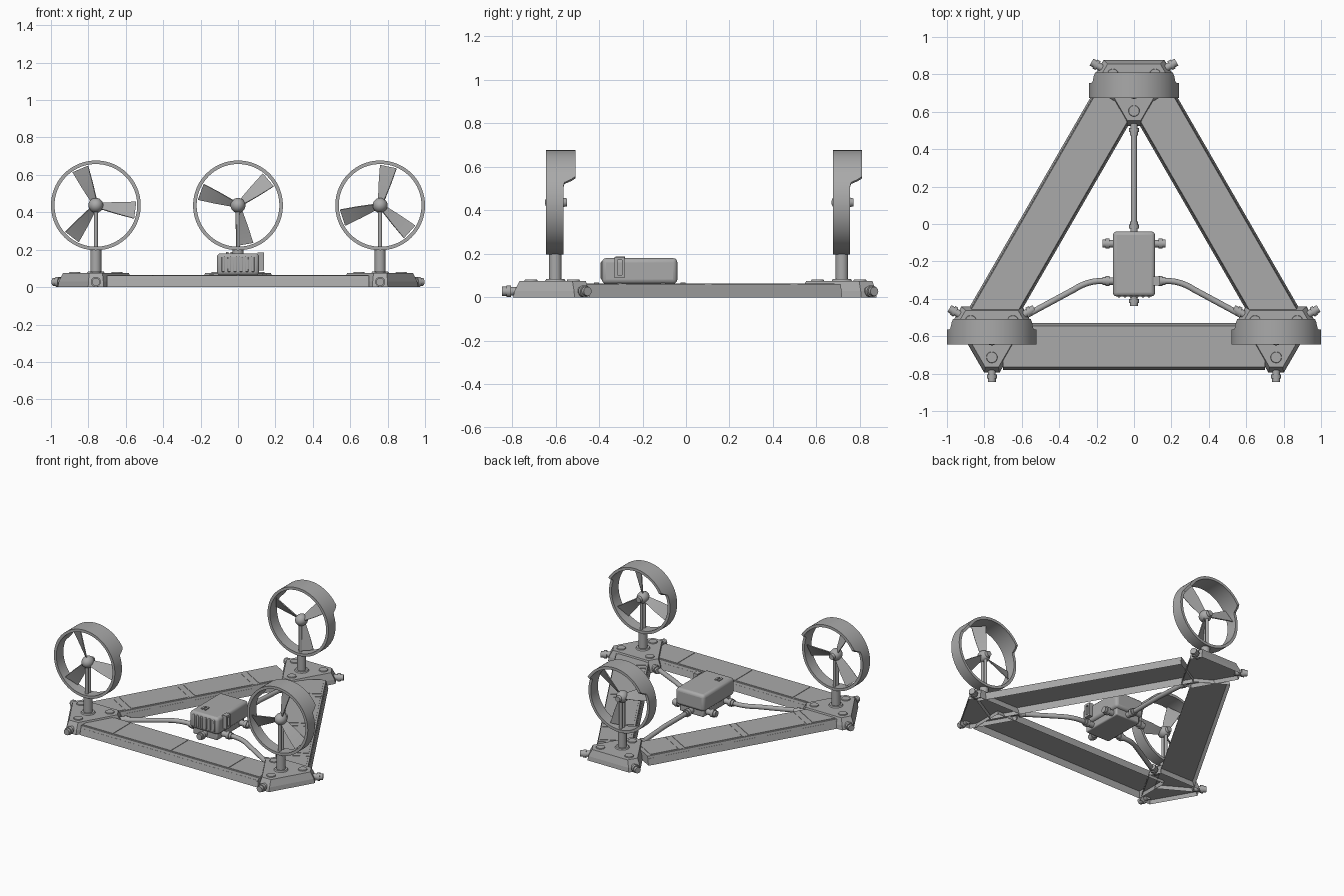
import bpy, bmesh
from math import sin, cos, pi, radians, sqrt
from mathutils import Vector, Matrix

cube = bpy.data.objects.get("Cube")
if cube:
    bpy.data.objects.remove(cube, do_unlink=True)

GREY = (0.4, 0.4, 0.4, 1)
metal = bpy.data.materials.new("grey metal")
metal.use_nodes = True
metal.diffuse_color = GREY
metal.node_tree.nodes["Principled BSDF"].inputs["Base Color"].default_value = GREY


def finish(bm, name, bevel=0.0, segments=2):
    bmesh.ops.recalc_face_normals(bm, faces=bm.faces)
    me = bpy.data.meshes.new(name)
    bm.to_mesh(me)
    bm.free()
    me.materials.append(metal)
    me.shade_smooth()
    me.set_sharp_from_angle(angle=radians(35))
    ob = bpy.data.objects.new(name, me)
    bpy.context.collection.objects.link(ob)
    if bevel:
        mod = ob.modifiers.new("bevel", "BEVEL")
        mod.width, mod.segments = bevel, segments
    return ob


def add_box(bm, lo, hi, matrix=Matrix()):
    lo, hi = Vector(lo), Vector(hi)
    size = Matrix.Diagonal((*(hi - lo), 1))
    bmesh.ops.create_cube(bm, size=1, matrix=matrix @ Matrix.Translation((lo + hi) / 2) @ size)


def add_rod(bm, a, b, r1, r2=None, sides=20):
    a, b = Vector(a), Vector(b)
    turn = (b - a).to_track_quat("Z", "Y").to_matrix().to_4x4()
    bmesh.ops.create_cone(bm, cap_ends=True, segments=sides, radius1=r1,
                          radius2=r1 if r2 is None else r2, depth=(b - a).length,
                          matrix=Matrix.Translation((a + b) / 2) @ turn)


def hollow_shell(bm, bottom, top, wall, depth):
    """Prism between two outlines, with its underside hollowed out."""
    lower = [bm.verts.new(p) for p in bottom]
    upper = [bm.verts.new(p) for p in top]
    n = len(lower)
    bm.faces.new(upper)
    base = bm.faces.new(lower[::-1])
    for i in range(n):
        j = (i + 1) % n
        bm.faces.new((lower[i], lower[j], upper[j], upper[i]))
    bm.normal_update()
    bmesh.ops.inset_individual(bm, faces=[base], thickness=wall, depth=-depth)


# Frame beams: tapered channels with raised skin panels
def beam(name, x, y, angle, straps):
    place = Matrix.Translation((x, y, 0)) @ Matrix.Rotation(radians(angle), 4, "Z")
    half, wide, slim, top = 0.70, 0.125, 0.11, 0.062

    def outline(w, z):
        return [place @ Vector((sx * half, sy * w, z))
                for sx, sy in ((-1, -1), (1, -1), (1, 1), (-1, 1))]
    bm = bmesh.new()
    hollow_shell(bm, outline(wide, 0), outline(slim, top), 0.014, 0.045)
    finish(bm, name)
    bm = bmesh.new()
    seams = (-half, -0.455, 0, 0.455, half)
    gap = 0.026 if straps else 0.004
    for a, b in zip(seams, seams[1:]):
        add_box(bm, (a + gap, -0.098, top - 0.002), (b - gap, 0.098, top + 0.003), place)
    if straps:
        for s in seams[1:-1]:
            add_box(bm, (s - 0.018, -0.104, top - 0.002), (s + 0.018, 0.104, top + 0.002), place)
    finish(bm, name + "_panels")


beam("front_beam", 0, -0.655, 0, False)
beam("right_beam", -0.45, 0.05, 60, True)
beam("left_beam", 0.45, 0.05, -60, True)

CORNERS = [Vector((cos(radians(a)), sin(radians(a)), 0)) for a in (-90, 30, 150)]


# Corner nodes: truncated triangles with a coupling on each corner
def node(name, c):
    def outline(scale, z):
        pts = []
        for d in CORNERS:
            side = Vector((-d.y, d.x, 0)) * 0.041
            pts += [c + (d * 0.212 + s * side) * scale + Vector((0, 0, z)) for s in (-1, 1)]
        return pts
    bm = bmesh.new()
    rim = 0.03
    hollow_shell(bm, outline(1, 0), outline(0.97, rim), 0.012, 0.025)
    # sloping cap above the rim
    lower = [bm.verts.new(p) for p in outline(0.97, rim)]
    upper = [bm.verts.new(p) for p in outline(0.86, 0.076)]
    bm.faces.new(upper)
    for i in range(6):
        j = (i + 1) % 6
        bm.faces.new((lower[i], lower[j], upper[j], upper[i]))
    bmesh.ops.remove_doubles(bm, verts=bm.verts, dist=0.0001)
    finish(bm, name + "_node")
    bm = bmesh.new()
    for d in CORNERS:
        p = c + Vector((0, 0, 0.028))
        add_rod(bm, p + d * 0.18, p + d * 0.225, 0.020)
        add_rod(bm, p + d * 0.222, p + d * 0.242, 0.027)
        add_rod(bm, p + d * 0.24, p + d * 0.262, 0.021)
        q = c + d * 0.13
        add_rod(bm, q + Vector((0, 0, 0.07)), q + Vector((0, 0, 0.082)), 0.032, 0.028)
    finish(bm, name + "_couplings")


# Ducted fans: ring with a deep upper hood, hub, blades and post
def fan(name, c, start):
    mid = c + Vector((0, 0, 0.437))
    outer, inner, front, n = 0.24, 0.221, -0.06, 96
    bm = bmesh.new()
    loops = []
    for i in range(n):
        a = 2 * pi * i / n
        t = min(1, max(0, (sin(a) * outer - 0.09) / 0.025))
        back = 0.02 + 0.055 * t
        loops.append([bm.verts.new(mid + Vector((r * cos(a), y, r * sin(a))))
                      for r, y in ((outer, front), (outer, back), (inner, back), (inner, front))])
    for i in range(n):
        p, q = loops[i], loops[(i + 1) % n]
        for k in range(4):
            m = (k + 1) % 4
            bm.faces.new((p[k], p[m], q[m], q[k]))
    finish(bm, name + "_fan_ring")

    bm = bmesh.new()
    hub = mid + Vector((0, -0.02, 0))
    bmesh.ops.create_uvsphere(bm, u_segments=24, v_segments=14, radius=0.04,
                              matrix=Matrix.Translation(hub) @ Matrix.Diagonal((1, 1.15, 1, 1)))
    add_rod(bm, hub, hub + Vector((0, 0.055, 0)), 0.03, 0.018)
    finish(bm, name + "_fan_hub")

    bm = bmesh.new()
    for k in range(3):
        a = radians(start + 120 * k)
        out, across = Vector((cos(a), 0, sin(a))), Vector((-sin(a), 0, cos(a)))
        rings = []
        for r, width, twist in ((0.03, 0.045, 45), (0.12, 0.076, 33), (0.212, 0.098, 24)):
            t = radians(twist)
            chord = across * cos(t) + Vector((0, sin(t), 0))
            thick = chord.cross(out) * 0.003
            rings.append([bm.verts.new(hub + out * r + chord * s * width / 2 + thick * u)
                          for s, u in ((-1, -1), (1, -1), (1, 1), (-1, 1))])
        for p, q in zip(rings, rings[1:]):
            for i in range(4):
                j = (i + 1) % 4
                bm.faces.new((p[i], p[j], q[j], q[i]))
        bm.faces.new(rings[0])
        bm.faces.new(rings[-1])
    finish(bm, name + "_fan_blades")

    bm = bmesh.new()
    foot = c + Vector((0, -0.018, 0))
    add_rod(bm, foot + Vector((0, 0, 0.06)), foot + Vector((0, 0, 0.204)), 0.029, sides=28)
    add_rod(bm, foot + Vector((0, 0, 0.07)), foot + Vector((0, 0, 0.084)), 0.05, 0.042, sides=28)
    for y in (-0.014, 0.016):
        add_rod(bm, foot + Vector((0, y, 0.19)), foot + Vector((0, y, 0.43)), 0.011)
    finish(bm, name + "_fan_post")


for name, x, y, start in (("front_right", -0.76, -0.583, -7),
                          ("front_left", 0.76, -0.583, 78),
                          ("back", 0, 0.735, 40)):
    centre = Vector((x, y, 0))
    node(name, centre)
    fan(name, centre, start)

# Central power box with base, grille, lid clip and side handle
bm = bmesh.new()
add_box(bm, (-0.113, -0.387, 0.062), (0.113, -0.04, 0.181))
finish(bm, "power_box", 0.02, 3)
bm = bmesh.new()
add_box(bm, (-0.095, -0.37, 0.015), (0.095, -0.06, 0.07))
finish(bm, "box_base", 0.008)
bm = bmesh.new()
for i in range(6):
    x = -0.08 + 0.032 * i
    add_box(bm, (x - 0.009, -0.392, 0.082), (x + 0.009, -0.38, 0.165))
finish(bm, "box_grille", 0.004)
bm = bmesh.new()
for lo, hi in (((-0.328, 0.09), (-0.316, 0.185)), ((-0.294, 0.09), (-0.282, 0.185)),
               ((-0.328, 0.09), (-0.282, 0.104)), ((-0.328, 0.171), (-0.282, 0.185))):
    add_box(bm, (0.105, *lo), (0.14, *hi))
for x in (-0.058, -0.034):
    add_box(bm, (x - 0.007, -0.325, 0.175), (x + 0.007, -0.28, 0.187))
finish(bm, "box_handle")

# Ports around the box base
Z = 0.042
bm = bmesh.new()
for x, y, dx, dy in ((0.09, -0.105, 1, 0), (-0.09, -0.105, -1, 0), (0.09, -0.305, 1, 0),
                     (-0.09, -0.305, -1, 0), (0, -0.36, 0, -1), (0, -0.065, 0, 1)):
    p, d = Vector((x, y, Z)), Vector((dx, dy, 0))
    add_rod(bm, p, p + d * 0.045, 0.020)
    add_rod(bm, p + d * 0.04, p + d * 0.062, 0.027)
    add_rod(bm, p + d * 0.06, p + d * 0.078, 0.021)
finish(bm, "box_ports")


# Pipes from the box to the nodes
def pipe(name, points):
    bm = bmesh.new()
    sides, rings = 14, []
    pts = [Vector(p) for p in points]
    for i, p in enumerate(pts):
        along = (pts[min(i + 1, len(pts) - 1)] - pts[max(i - 1, 0)]).normalized()
        side = Vector((-along.y, along.x, 0))
        up = along.cross(side)
        rings.append([bm.verts.new(p + (side * cos(2 * pi * k / sides) + up * sin(2 * pi * k / sides)) * 0.016)
                      for k in range(sides)])
    for p, q in zip(rings, rings[1:]):
        for k in range(sides):
            m = (k + 1) % sides
            bm.faces.new((p[k], p[m], q[m], q[k]))
    finish(bm, name)


pipe("back_pipe", [(0, -0.04, Z), (0, 0.25, Z), (0, 0.48, 0.028), (0, 0.52, 0.028)])
for name, s in (("left_pipe", 1), ("right_pipe", -1)):
    bend = []
    a, b, c = Vector((0.18, -0.305, Z)), Vector((0.25, -0.305, Z)), Vector((0.32, -0.35, Z))
    for i in range(9):
        t = i / 8
        p = a * (1 - t) ** 2 + b * 2 * t * (1 - t) + c * t * t
        bend.append((s * p.x, p.y, p.z))
    pipe(name, [(s * 0.13, -0.305, Z)] + bend + [(s * 0.57, -0.485, 0.028)])
